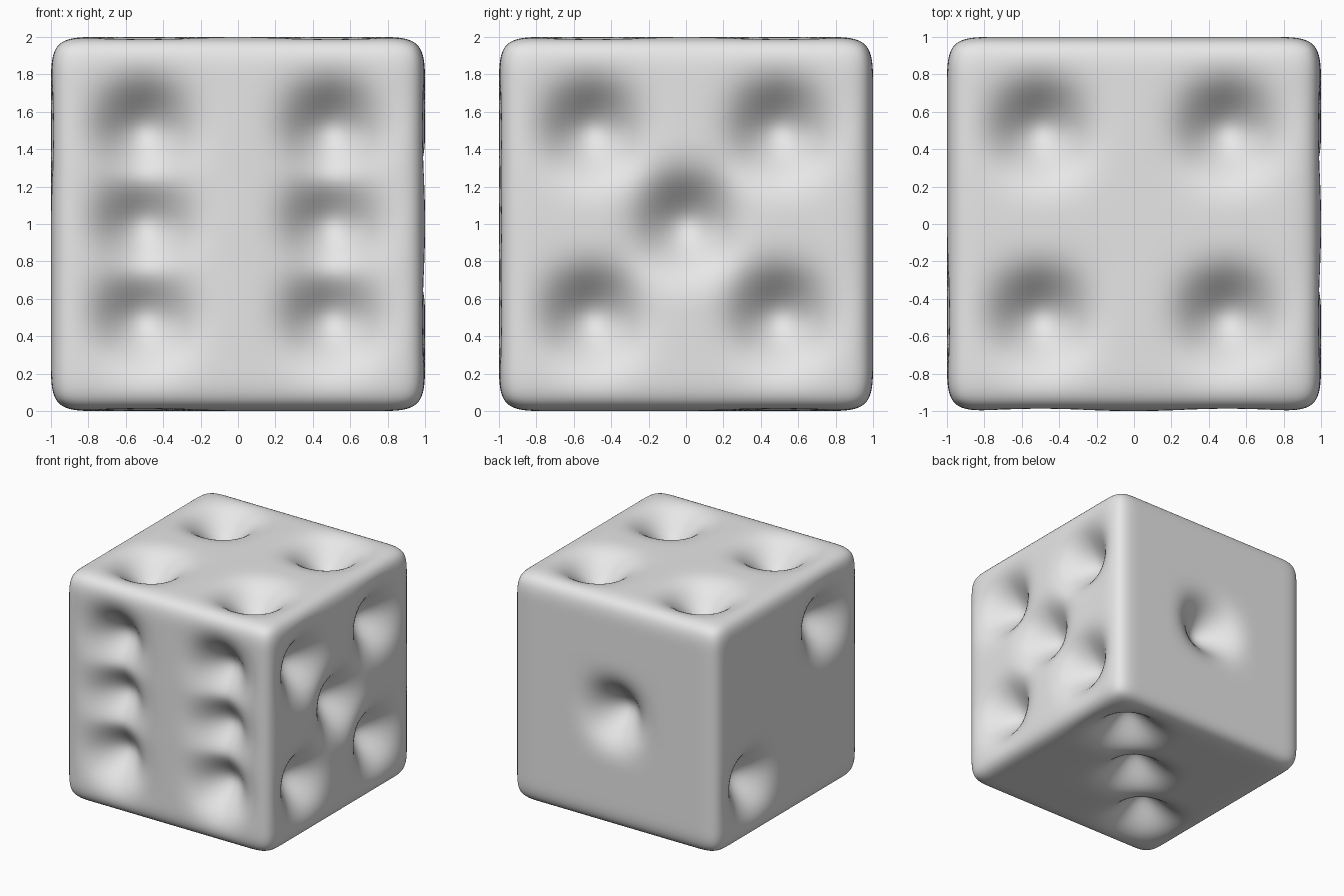
import bpy
import bmesh
from mathutils import Vector

cube = bpy.data.objects.get("Cube")
if cube:
    bpy.data.objects.remove(cube, do_unlink=True)

CELLS = 8        # grid cells along each edge
PIP_DEPTH = 0.54  # pull on the cage vertex; smoothing softens it to less than half
P = 0.5          # pip offset from the face centre

X, Y, Z = Vector((1, 0, 0)), Vector((0, 1, 0)), Vector((0, 0, 1))
corners = [(-P, -P), (P, -P), (-P, P), (P, P)]

# Each face: outward normal, two in-plane axes, pip positions
faces = [
    (-Y, X, Z, corners + [(-P, 0), (P, 0)]),        # six, front
    (X, Y, Z, corners + [(0, 0)]),                  # five, left
    (Z, X, Y, corners),                             # four, top
    (-Z, X, Y, [(-P, -P), (0, 0), (P, P)]),         # three, bottom
    (-X, Y, Z, [(-P, P), (P, -P)]),                 # two, right
    (Y, X, Z, [(0, 0)]),                            # one, back
]

# Gridded cage for the die
bm = bmesh.new()
bmesh.ops.create_cube(bm, size=2)
bmesh.ops.subdivide_edges(bm, edges=bm.edges[:], cuts=CELLS - 1, use_grid_fill=True)

# Press one cage vertex inwards for every pip
for normal, u, v, pips in faces:
    for a, b in pips:
        spot = normal + u * a + v * b
        vert = min(bm.verts, key=lambda w: (w.co - spot).length)
        vert.co -= normal * PIP_DEPTH

for f in bm.faces:
    f.smooth = True

mesh = bpy.data.meshes.new("die")
bm.to_mesh(mesh)
bm.free()
die = bpy.data.objects.new("die", mesh)
die.location.z = 1
bpy.context.collection.objects.link(die)

# Smoothing rounds the edges and pips
sub = die.modifiers.new("smoothing", "SUBSURF")
sub.levels = sub.render_levels = 3

# Single light grey material
grey = bpy.data.materials.new("light grey")
grey.use_nodes = True
colour = (0.8, 0.8, 0.8, 1)
grey.diffuse_color = colour
grey.node_tree.nodes["Principled BSDF"].inputs["Base Color"].default_value = colour
mesh.materials.append(grey)
